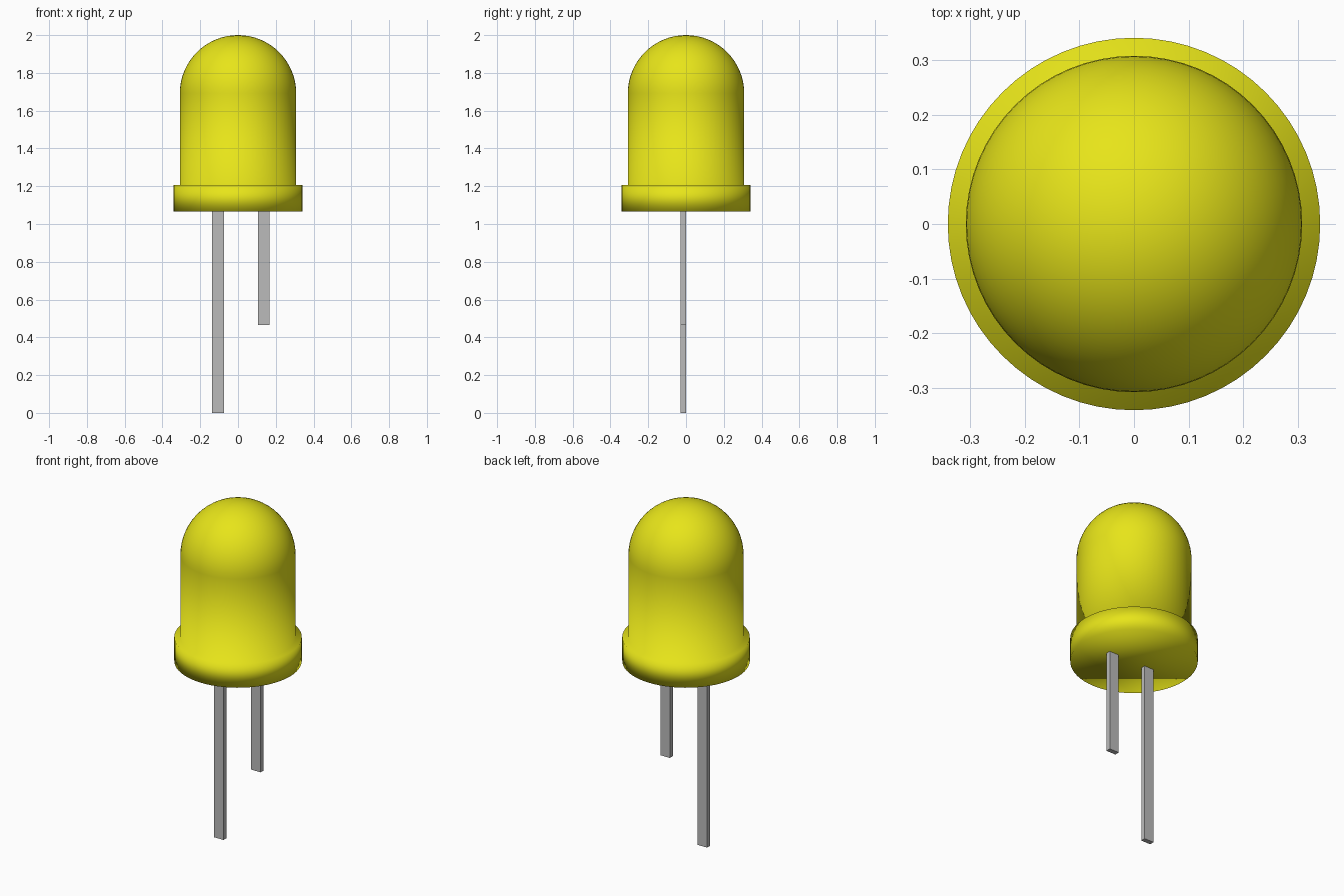
import bpy, bmesh, math

if "Cube" in bpy.data.objects:
    bpy.data.objects.remove(bpy.data.objects["Cube"])


def material(name, rgb):
    m = bpy.data.materials.new(name)
    m.diffuse_color = (*rgb, 1.0)
    m.use_nodes = True
    m.node_tree.nodes["Principled BSDF"].inputs["Base Color"].default_value = m.diffuse_color
    return m


def add_object(name, bm, mat=None):
    mesh = bpy.data.meshes.new(name)
    bm.to_mesh(mesh)
    bm.free()
    obj = bpy.data.objects.new(name, mesh)
    bpy.context.collection.objects.link(obj)
    if mat:
        mesh.materials.append(mat)
    return obj


def lathe(name, profile, steps, mat):
    """Spin a (radius, z) profile around z and close the bottom with one face."""
    bm = bmesh.new()
    rings = []
    for r, z in profile:
        rings.append([bm.verts.new((r * math.cos(2 * math.pi * i / steps),
                                    r * math.sin(2 * math.pi * i / steps), z))
                      for i in range(steps)])
    for a, b in zip(rings, rings[1:]):
        for i in range(steps):
            j = (i + 1) % steps
            bm.faces.new((a[i], a[j], b[j], b[i]))
    bm.faces.new(list(reversed(rings[0])))
    tip = bm.verts.new((0, 0, TOP))
    for i in range(steps):
        bm.faces.new((rings[-1][i], rings[-1][(i + 1) % steps], tip))
    for f in bm.faces:
        f.smooth = True
    return add_object(name, bm, mat)


def lead(name, x, z_bottom, mat):
    bm = bmesh.new()
    bmesh.ops.create_cube(bm, size=1)
    height = FLANGE_BOTTOM + 0.01 - z_bottom
    bmesh.ops.scale(bm, vec=(0.062, 0.028, height), verts=bm.verts)
    bmesh.ops.translate(bm, vec=(x, -0.015, z_bottom + height / 2), verts=bm.verts)
    return add_object(name, bm, mat)


TOP, FLANGE_BOTTOM, FLANGE_TOP = 2.0, 1.066, 1.207
BODY_R, FLANGE_R, DOME_Z = 0.308, 0.341, 1.692

yellow = material("yellow_lens", (0.8, 0.78, 0.01))
metal = material("lead_metal", (0.5, 0.5, 0.5))

# Lens: flange, straight body and hemispherical dome
profile = [(FLANGE_R, FLANGE_BOTTOM), (FLANGE_R, FLANGE_TOP), (BODY_R, FLANGE_TOP)]
DOME_STEPS = 16
for k in range(DOME_STEPS):
    a = math.pi / 2 * k / DOME_STEPS
    profile.append((BODY_R * math.cos(a), DOME_Z + (TOP - DOME_Z) * math.sin(a)))
lathe("lens", profile, 64, yellow)

# Leads: one long, one short
lead("long_lead", -0.106, 0.0, metal)
lead("short_lead", 0.137, 0.464, metal)
